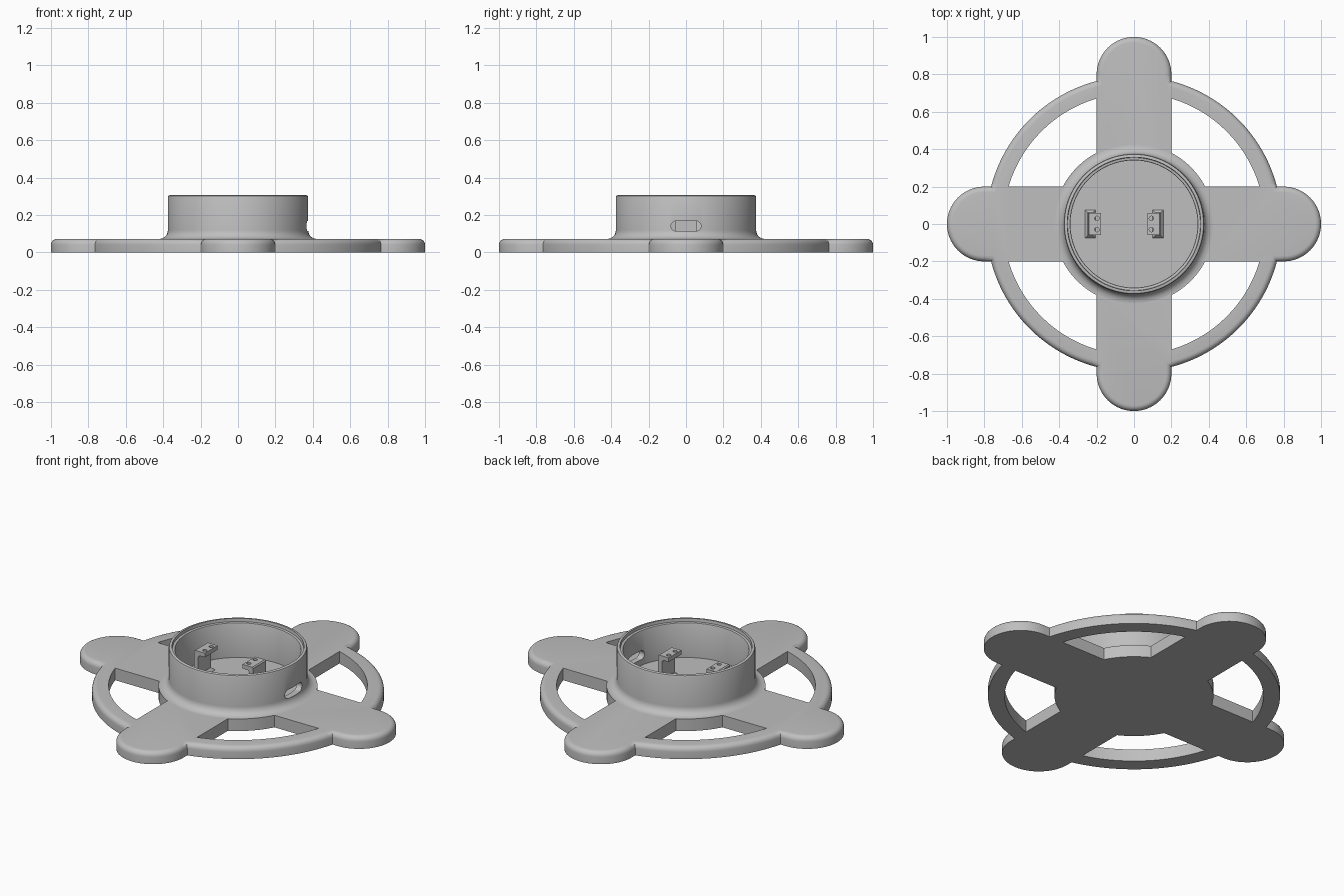
import bpy, bmesh, math
from math import sin, cos, pi, radians

cube = bpy.data.objects.get("Cube")
if cube:
    bpy.data.objects.remove(cube, do_unlink=True)

grey = bpy.data.materials.new("light grey")
grey.use_nodes = True
COLOUR = (0.52, 0.52, 0.52, 1)
grey.diffuse_color = COLOUR
grey.node_tree.nodes["Principled BSDF"].inputs["Base Color"].default_value = COLOUR


def add_object(name, bm):
    bmesh.ops.recalc_face_normals(bm, faces=bm.faces[:])
    mesh = bpy.data.meshes.new(name)
    bm.to_mesh(mesh)
    bm.free()
    mesh.materials.append(grey)
    obj = bpy.data.objects.new(name, mesh)
    bpy.context.collection.objects.link(obj)
    return obj


def extrude(bm, points, offset):
    """Fill a 3D outline and extrude it; returns the far cap."""
    base = bm.faces.new([bm.verts.new(p) for p in points])
    out = bmesh.ops.extrude_face_region(bm, geom=[base], use_keep_orig=True)
    verts = [g for g in out["geom"] if isinstance(g, bmesh.types.BMVert)]
    bmesh.ops.translate(bm, vec=offset, verts=verts)
    return [g for g in out["geom"] if isinstance(g, bmesh.types.BMFace)][0]


def prism(name, points, offset):
    bm = bmesh.new()
    extrude(bm, points, offset)
    return add_object(name, bm)


def select(obj):
    bpy.ops.object.select_all(action='DESELECT')
    obj.select_set(True)
    bpy.context.view_layer.objects.active = obj


def cut(obj, cutter):
    mod = obj.modifiers.new("cut", 'BOOLEAN')
    mod.operation = 'DIFFERENCE'
    mod.solver = 'EXACT'
    mod.object = cutter
    select(obj)
    bpy.ops.object.modifier_apply(modifier=mod.name)
    bpy.data.objects.remove(cutter, do_unlink=True)


def smooth(obj, angle=35):
    select(obj)
    bpy.ops.object.shade_smooth_by_angle(angle=radians(angle))


def arc(r, a0, a1, n, cx=0.0, cy=0.0):
    return [(cx + r * cos(a0 + (a1 - a0) * i / n),
             cy + r * sin(a0 + (a1 - a0) * i / n)) for i in range(n + 1)]


def quarter_turns(points, k):
    c, s = [(1, 0), (0, 1), (-1, 0), (0, -1)][k]
    return [(c * x - s * y, s * x + c * y) for x, y in points]


# Base plate: four rounded arms joined by a ring, outer top edge rounded
ARM, HEIGHT, RING_OUT, RING_IN, HUB = 0.2, 0.072, 0.79, 0.70, 0.43
ring_a = math.asin(ARM / RING_OUT)
quarter = arc(ARM, -pi / 2, pi / 2, 28, 0.8) + arc(RING_OUT, ring_a, pi / 2 - ring_a, 28)
outline = [p for k in range(4) for p in quarter_turns(quarter, k)]
bm = bmesh.new()
top = extrude(bm, [(x, y, 0) for x, y in outline], (0, 0, HEIGHT))
bmesh.ops.bevel(bm, geom=top.edges[:], offset=0.03, segments=5, profile=0.5,
                affect='EDGES', clamp_overlap=False)
plate = add_object("base_plate", bm)

# Windows between arms, hub and ring
a_in, a_hub = math.asin(ARM / RING_IN), math.asin(ARM / HUB)
window = arc(RING_IN, a_in, pi / 2 - a_in, 28) + arc(HUB, pi / 2 - a_hub, a_hub, 14)
for k in range(4):
    pts = [(x, y, -0.1) for x, y in quarter_turns(window, k)]
    cut(plate, prism("window_cutter", pts, (0, 0, 0.4)))
smooth(plate)

# Round housing: lathed cup with a flared foot and a stepped rim
FLOOR = 0.08
fillet = [(0.422 - 0.047 * sin(t), 0.119 - 0.047 * cos(t))
          for t in [pi / 2 * i / 6 for i in range(7)]]
profile = ([(0, 0.04), (0.422, 0.04)] + fillet +
           [(0.375, 0.296), (0.372, 0.303), (0.366, 0.306), (0.357, 0.306),
            (0.355, 0.288), (0.342, 0.286), (0.340, 0.282), (0.340, FLOOR), (0, FLOOR)])
bm = bmesh.new()
verts = [bm.verts.new((r, 0, z)) for r, z in profile]
edges = [bm.edges.new(pair) for pair in zip(verts, verts[1:])]
bmesh.ops.spin(bm, geom=verts + edges, cent=(0, 0, 0), axis=(0, 0, 1),
               angle=2 * pi, steps=96, use_duplicate=False)
bmesh.ops.remove_doubles(bm, verts=bm.verts[:], dist=1e-5)
housing = add_object("housing", bm)

# Cable slot through the left wall
slot = arc(0.027, -pi / 2, pi / 2, 12, 0.053, 0.141) + arc(0.027, pi / 2, 1.5 * pi, 12, -0.053, 0.141)
cut(housing, prism("slot_cutter", [(0.25, y, z) for y, z in slot], (0.25, 0, 0)))
smooth(housing)


# Brackets: upright leg with an overhanging tab, two screw holes, flared foot
def bracket(name, x0, d):
    """x0 is the leg's outer face, d the direction of the tab."""
    side = [(0, 0.07), (0.026, 0.07), (0.026, 0.205), (0.036, 0.215),
            (0.07, 0.215), (0.07, 0.24), (0.006, 0.24), (0, 0.234)]
    leg = prism(name, [(x0 + d * x, -0.06, z) for x, z in side], (0, 0.12, 0))
    for y in (-0.03, 0.03):
        hole = [(px, py, 0.18) for px, py in arc(0.012, 0, 2 * pi * 15 / 16, 15, x0 + d * 0.049, y)]
        cut(leg, prism("hole_cutter", hole, (0, 0, 0.1)))
    bm = bmesh.new()
    rings = []
    for grow, z in ((0.016, 0.075), (0.016, FLOOR + 0.001), (0.0005, FLOOR + 0.018)):
        xa, xb, y = x0 - d * grow, x0 + d * (0.026 + grow), 0.06 + grow
        rings.append([bm.verts.new(p) for p in
                      ((xa, -y, z), (xb, -y, z), (xb, y, z), (xa, y, z))])
    for low, high in zip(rings, rings[1:]):
        for i in range(4):
            j = (i + 1) % 4
            bm.faces.new((low[i], low[j], high[j], high[i]))
    bm.faces.new(rings[0])
    bm.faces.new(rings[-1])
    add_object(name + "_foot", bm)
    smooth(leg)


bracket("right_bracket", -0.247, 1)
bracket("left_bracket", 0.142, -1)
